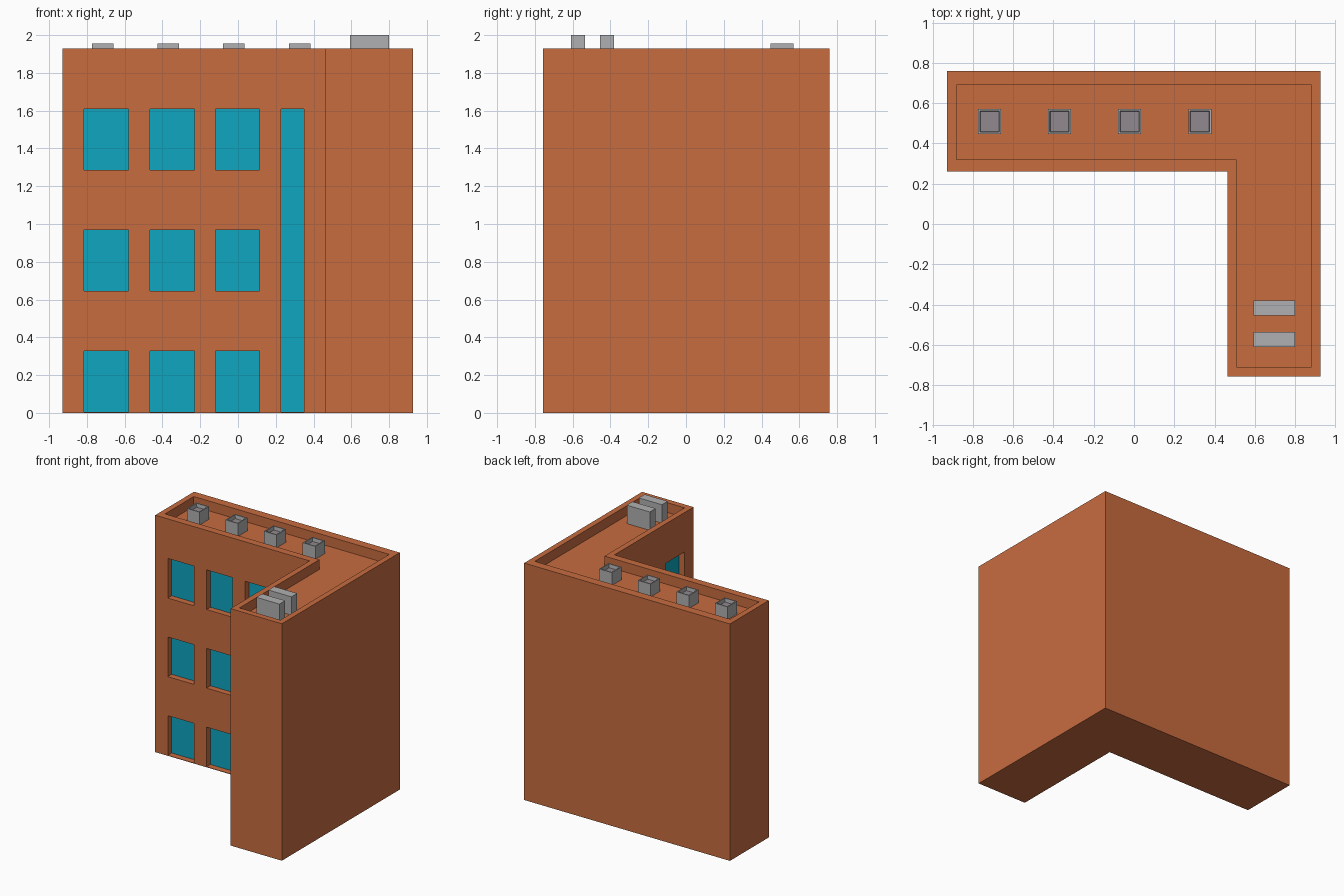
import bpy, bmesh

if "Cube" in bpy.data.objects:
    bpy.data.objects.remove(bpy.data.objects["Cube"])

def material(name, rgb):
    m = bpy.data.materials.new(name)
    m.diffuse_color = (*rgb, 1)
    m.use_nodes = True
    m.node_tree.nodes["Principled BSDF"].inputs["Base Color"].default_value = m.diffuse_color
    return m

BRICK = material("terracotta", (0.578, 0.150, 0.051))
GLASS = material("teal_glass", (0.0044, 0.381, 0.527))
METAL = material("light_grey", (0.434, 0.434, 0.445))
DARK = material("mid_grey", (0.283, 0.25, 0.27))

def add_prism(bm, outline, z0, z1):
    """Extrude a flat outline from z0 to z1."""
    face = bm.faces.new([bm.verts.new((x, y, z0)) for x, y in outline])
    top = bmesh.ops.extrude_face_region(bm, geom=[face])["geom"]
    bmesh.ops.translate(bm, vec=(0, 0, z1 - z0),
                        verts=[v for v in top if isinstance(v, bmesh.types.BMVert)])

def add_box(bm, x0, x1, y0, y1, z0, z1):
    add_prism(bm, [(x0, y0), (x1, y0), (x1, y1), (x0, y1)], z0, z1)

def finish(bm, name, *mats):
    bmesh.ops.recalc_face_normals(bm, faces=bm.faces)
    me = bpy.data.meshes.new(name)
    bm.to_mesh(me)
    bm.free()
    for m in mats:
        me.materials.append(m)
    ob = bpy.data.objects.new(name, me)
    bpy.context.collection.objects.link(ob)
    return ob

def l_shape(x0, x1, y0, y1, cx, cy):
    return [(x0, cy), (cx, cy), (cx, y0), (x1, y0), (x1, y1), (x0, y1)]

ROOF, TOP, DEPTH = 1.85, 1.93, 0.05
WALL_Y, WALL_X = 0.26, 0.463          # the two courtyard walls
LEVELS = [(0.004, 0.327), (0.645, 0.968), (1.285, 1.608)]

# L-shaped building body
bm = bmesh.new()
add_prism(bm, l_shape(-0.928, 0.926, -0.758, 0.76, WALL_X, WALL_Y), 0, TOP)
building = finish(bm, "building", BRICK, GLASS)

# cutters: sunken roof and window recesses
bm = bmesh.new()
add_prism(bm, l_shape(-0.882, 0.88, -0.71, 0.69, 0.51, 0.32), ROOF, TOP + 0.2)
front = [(x, x + 0.235, z0, z1) for x in (-0.815, -0.465, -0.12) for z0, z1 in LEVELS]
front.append((0.227, 0.35, 0.004, 1.608))
for x0, x1, z0, z1 in front:
    add_box(bm, x0, x1, WALL_Y - 0.1, WALL_Y + DEPTH, z0, z1)
side = [(y, y + 0.24, z0, z1) for y in (-0.645, -0.295) for z0, z1 in LEVELS]
side.append((0.045, 0.165, 0.004, 1.608))
for y0, y1, z0, z1 in side:
    add_box(bm, WALL_X - 0.08, WALL_X + DEPTH, y0, y1, z0, z1)
cutter = finish(bm, "recess_cutter", BRICK)
cutter.hide_render = True

mod = building.modifiers.new("recesses", "BOOLEAN")
mod.operation, mod.solver, mod.object = "DIFFERENCE", "EXACT", cutter
bpy.context.view_layer.objects.active = building
bpy.ops.object.modifier_apply(modifier=mod.name)
bpy.data.objects.remove(cutter)

# the back of every recess is glass
for p in building.data.polygons:
    on_front = p.normal.y < -0.9 and abs(p.center.y - WALL_Y - DEPTH) < 0.004
    on_side = p.normal.x < -0.9 and abs(p.center.x - WALL_X - DEPTH) < 0.004
    p.material_index = 1 if on_front or on_side else 0

# roof vents with a recessed top
for i, x in enumerate((-0.717, -0.37, -0.022, 0.327)):
    bm = bmesh.new()
    add_box(bm, x - 0.057, x + 0.057, 0.447, 0.57, ROOF, 1.955)
    bmesh.ops.recalc_face_normals(bm, faces=bm.faces)
    top = max(bm.faces, key=lambda f: f.calc_center_median().z)
    bmesh.ops.inset_region(bm, faces=[top], thickness=0.012)
    floor = bmesh.ops.inset_region(bm, faces=[top], thickness=0.004, depth=-0.03)
    top.material_index = 1
    finish(bm, f"roof_vent_{i + 1}", METAL, DARK)

# air conditioning units on the wing
for i, y in enumerate((-0.61, -0.455)):
    bm = bmesh.new()
    add_box(bm, 0.592, 0.80, y, y + 0.075, ROOF, 2.0)
    finish(bm, f"air_unit_{i + 1}", METAL)
